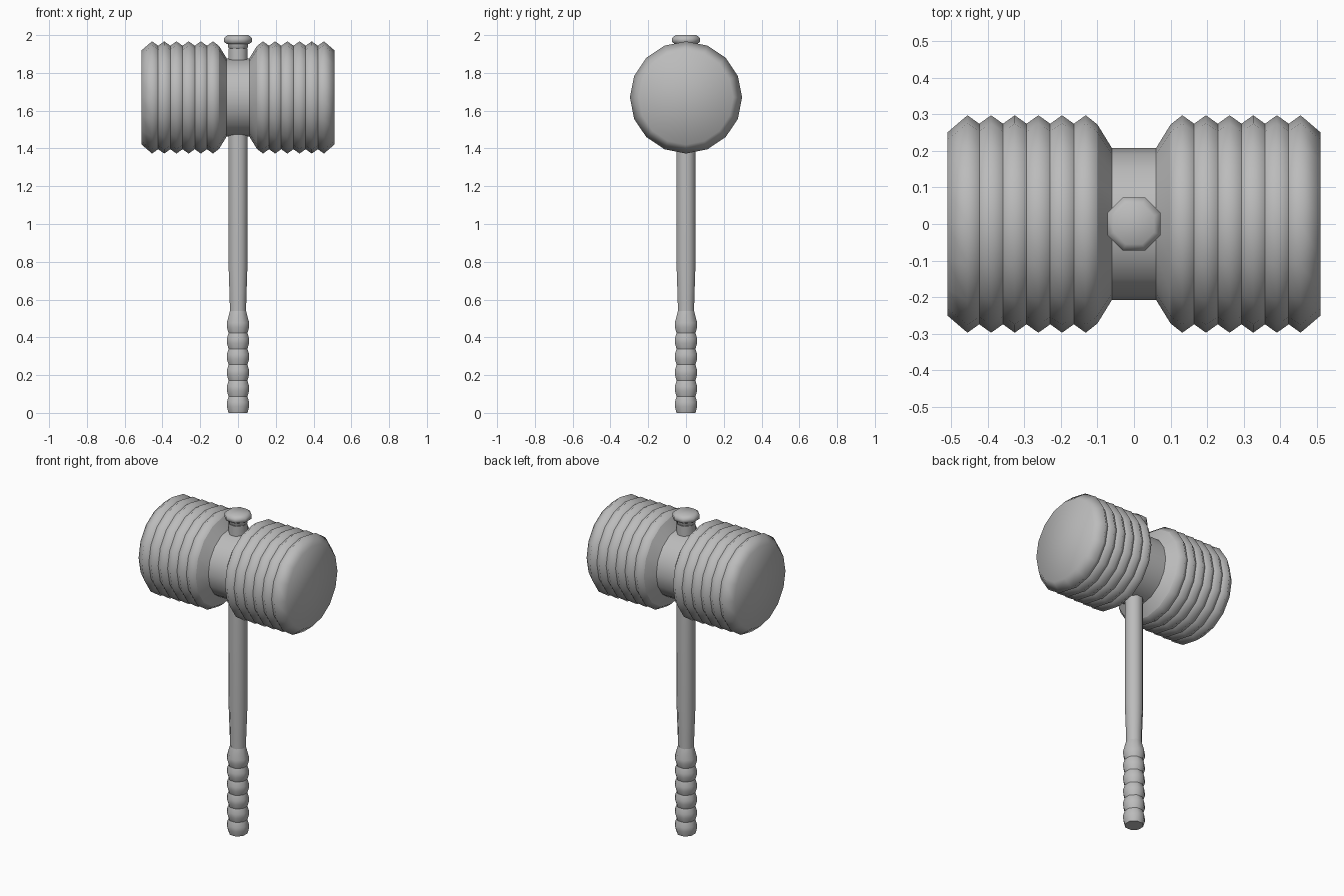
import bpy, bmesh, math
from mathutils import Matrix

if "Cube" in bpy.data.objects:
    bpy.data.objects.remove(bpy.data.objects["Cube"])

grey = bpy.data.materials.new("grey")
grey.diffuse_color = (0.5, 0.5, 0.5, 1)
grey.use_nodes = True
grey.node_tree.nodes["Principled BSDF"].inputs["Base Color"].default_value = grey.diffuse_color


def lathe(name, profile, sides, matrix, phase=0.0):
    """Spin (radius, height, sharp) rings about z, cap both ends, then place."""
    bm = bmesh.new()
    rings = []
    for r, h, _ in profile:
        rings.append([bm.verts.new((r * math.cos(phase + math.tau * i / sides),
                                    r * math.sin(phase + math.tau * i / sides), h))
                      for i in range(sides)])
    for a, b in zip(rings, rings[1:]):
        for i in range(sides):
            j = (i + 1) % sides
            bm.faces.new((a[i], a[j], b[j], b[i]))
    bm.faces.new(rings[0][::-1])
    bm.faces.new(rings[-1])
    for f in bm.faces:
        f.smooth = True
    for ring, (_, _, sharp) in zip(rings, profile):
        if sharp:
            for i in range(sides):
                bm.edges.get((ring[i], ring[(i + 1) % sides])).smooth = False
    bm.transform(matrix)
    bmesh.ops.recalc_face_normals(bm, faces=bm.faces[:])
    me = bpy.data.meshes.new(name)
    bm.to_mesh(me)
    bm.free()
    me.materials.append(grey)
    ob = bpy.data.objects.new(name, me)
    bpy.context.collection.objects.link(ob)
    return ob


# Ribbed double-ended head: one half profile, mirrored along its axis
half = [(0.207, 0.06, True), (0.272, 0.10, True)]
for k in range(6):
    x = 0.132 + 0.0646 * k
    half.append((0.297, x, False))
    if k < 5:
        half.append((0.274, x + 0.0323, True))
half.append((0.25, 0.51, False))
head_profile = [(r, -x, s) for r, x, s in reversed(half)] + half
lathe("hammer_head", head_profile, 16,
      Matrix.Translation((0, 0, 1.67)) @ Matrix.Rotation(math.pi / 2, 4, 'Y'))

# Eight-sided parts have flats facing the axes
K = 1 / math.cos(math.pi / 8)
PHASE = math.pi / 8

# Handle with a bumpy grip and a long tapering shaft
handle_profile = [(0.05 * K, 0.0, True)]
for k in range(6):
    z = 0.045 + 0.084 * k
    handle_profile.append((0.059 * K, z - 0.012, False))
    handle_profile.append((0.059 * K, z + 0.012, False))
    if k < 5:
        handle_profile.append((0.05 * K, z + 0.042, True))
handle_profile += [(0.043 * K, 0.54, True), (0.044 * K, 0.60, False),
                   (0.050 * K, 0.78, False), (0.050 * K, 1.50, True)]
lathe("handle", handle_profile, 8, Matrix.Identity(4), PHASE)

# Peg through the top of the head, with collar and rounded cap
lathe("top_peg", [(0.05 * K, 1.82, True), (0.05 * K, 1.93, True)],
      8, Matrix.Identity(4), PHASE)
lathe("peg_collar", [(0.042 * K, 1.925, True), (0.052 * K, 1.935, False),
                     (0.052 * K, 1.965, True)], 8, Matrix.Identity(4), PHASE)
lathe("peg_cap", [(0.058 * K, 1.953, True), (0.073 * K, 1.963, False),
                  (0.073 * K, 1.985, False), (0.055 * K, 2.0, False)],
      8, Matrix.Identity(4), PHASE)
